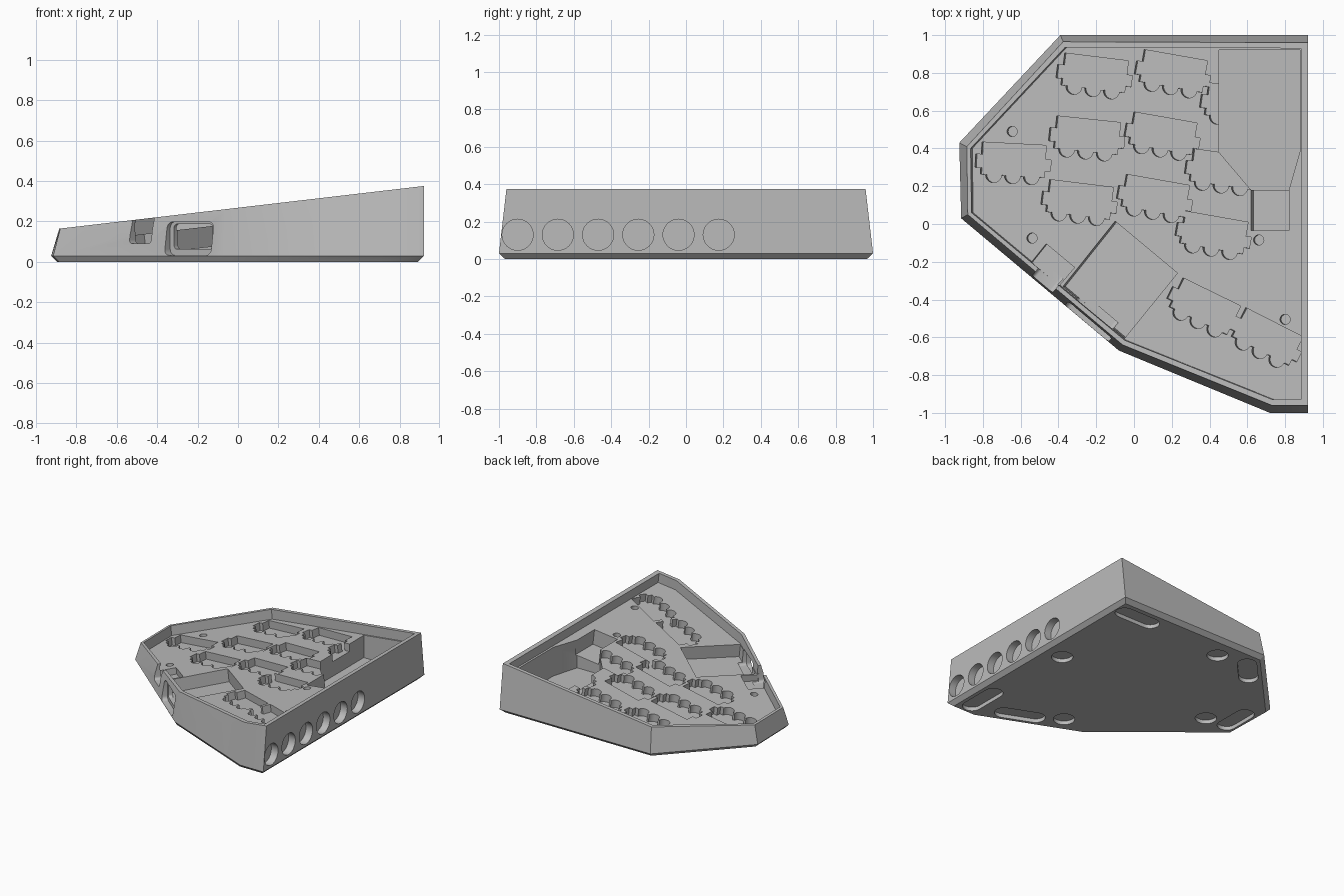
import bpy, bmesh
from math import sin, cos, pi, radians, atan2, hypot
from mathutils import Vector, Matrix

cube = bpy.data.objects.get("Cube")
if cube:
    bpy.data.objects.remove(cube, do_unlink=True)

grey = bpy.data.materials.new("case grey")
grey.use_nodes = True
colour = (0.5, 0.5, 0.5, 1)
grey.diffuse_color = colour
grey.node_tree.nodes["Principled BSDF"].inputs["Base Color"].default_value = colour

SLOPE, RIM = 0.117, 0.075
NORMAL = Vector((-SLOPE, 0, 1)).normalized()


def top_z(x):
    return 0.268 + SLOPE * x


def make(name, bm):
    bmesh.ops.recalc_face_normals(bm, faces=bm.faces)
    mesh = bpy.data.meshes.new(name)
    bm.to_mesh(mesh)
    bm.free()
    mesh.materials.append(grey)
    obj = bpy.data.objects.new(name, mesh)
    bpy.context.collection.objects.link(obj)
    return obj


def loft(name, rings):
    """Closed solid through rings of equal point count."""
    bm = bmesh.new()
    loops = [[bm.verts.new(p) for p in ring] for ring in rings]
    n = len(loops[0])
    for a, b in zip(loops, loops[1:]):
        for i in range(n):
            j = (i + 1) % n
            bm.faces.new((a[i], a[j], b[j], b[i]))
    bm.faces.new(loops[0])
    bm.faces.new(loops[-1])
    return make(name, bm)


def cut(tool):
    """Subtract a tool from the case and discard it."""
    mod = case.modifiers.new(tool.name, 'BOOLEAN')
    mod.operation, mod.solver, mod.object = 'DIFFERENCE', 'EXACT', tool
    bpy.context.view_layer.objects.active = case
    bpy.ops.object.modifier_apply(modifier=mod.name)
    bpy.data.objects.remove(tool, do_unlink=True)


def leaning_cut(name, pts, depth, below=RIM):
    """Recess square to the sloping plate; pts lie on the plate."""
    base = [Vector((x, y, top_z(x) - below)) for x, y in pts]
    cut(loft(name, [[p - NORMAL * depth for p in base], [p + NORMAL * 0.06 for p in base]]))


def vertical_cut(name, pts, low, high):
    cut(loft(name, [[(x, y, z) for x, y in pts] for z in (low, high)]))


def place(pts, centre, degrees):
    a = radians(degrees)
    return [(centre[0] + u * cos(a) - v * sin(a), centre[1] + u * sin(a) + v * cos(a))
            for u, v in pts]


def arc(cx, cy, r, start, end, steps):
    return [(cx + r * cos(start + (end - start) * i / steps),
             cy + r * sin(start + (end - start) * i / steps)) for i in range(steps + 1)]


def circle(cx, cy, r, steps=32):
    return arc(cx, cy, r, 0, 2 * pi, steps)[:-1]


def stadium(length, r):
    h = length / 2 - r
    return arc(h, 0, r, -pi / 2, pi / 2, 12) + arc(-h, 0, r, pi / 2, 1.5 * pi, 12)


def wall_box(name, x, z, size, rounding=0):
    """Box cutter aligned with the diagonal front wall."""
    slant = atan2(-0.70, 0.83)
    y = 0.03 - (x + 0.91) * 0.70 / 0.83
    bm = bmesh.new()
    bmesh.ops.create_cube(bm, size=1)
    bmesh.ops.scale(bm, vec=size, verts=bm.verts)
    if rounding:
        edges = [e for e in bm.edges if abs((e.verts[0].co - e.verts[1].co).y) > 0.01]
        bmesh.ops.bevel(bm, geom=edges, offset=rounding, segments=5, profile=0.5,
                        affect='EDGES')
    bm.transform(Matrix.Translation((x, y, z)) @ Matrix.Rotation(slant, 4, 'Z'))
    cut(make(name, bm))


# Case body: chamfered foot, drafted walls, sloping top
wide = [(0.92, 1), (-0.39, 1), (-0.925, 0.43), (-0.915, 0.03), (-0.08, -0.67),
        (0.72, -1), (0.92, -1)]
upper = [(0.92, 0.96), (-0.375, 0.965), (-0.885, 0.41), (-0.88, 0.05), (-0.06, -0.64),
         (0.73, -0.96), (0.92, -0.96)]
case = loft("keyboard_case", [
    [(x * 0.967, y * 0.967, 0) for x, y in wide],
    [(x, y, 0.03) for x, y in wide],
    [(x, y, top_z(x)) for x, y in upper]])

# Tray inside the rim
inner = [(0.885, 0.93), (-0.365, 0.935), (-0.865, 0.40), (-0.86, 0.06), (-0.05, -0.615),
         (0.735, -0.93), (0.885, -0.93)]
leaning_cut("tray", inner, RIM, below=0)

# Battery well, its cable well, controller well and jack well
vertical_cut("battery_well", [(0.45, 0.92), (0.88, 0.92), (0.88, 0.39), (0.82, 0.18),
                              (0.62, 0.18), (0.45, 0.38)], 0.07, 0.4)
leaning_cut("cable_well", [(0.62, 0.19), (0.82, 0.19), (0.82, -0.035), (0.62, -0.035)], 0.12)
leaning_cut("controller_well", [(-0.10, 0.015), (0.23, -0.26), (-0.05, -0.605),
                                (-0.375, -0.33)], 0.1)
leaning_cut("jack_well", [(-0.465, -0.105), (-0.315, -0.23), (-0.40, -0.33),
                          (-0.545, -0.205)], 0.05)

# Switch sockets: stepped sides and a scalloped lower edge
socket = [(-0.17, 0.095), (0.17, 0.095), (0.17, 0.02), (0.2, 0.02), (0.2, -0.04),
          (0.17, -0.04), (0.17, -0.075)]
for cu in (0.1, 0, -0.1):
    socket += arc(cu, -0.075, 0.042, 0, -pi, 10)
socket += [(-0.17, -0.075), (-0.17, -0.04), (-0.2, -0.04), (-0.2, 0.03), (-0.17, 0.03)]
spots = [(-0.21, 0.79, -7), (0.205, 0.80, -10), (0.55, 0.63, -8), (-0.25, 0.46, -6),
         (0.15, 0.47, -10), (0.47, 0.28, -8), (-0.64, 0.33, -3), (-0.29, 0.12, -7),
         (0.11, 0.14, -10), (0.42, -0.055, -10), (0.37, -0.445, -26), (0.70, -0.605, -27)]
for x, y, turn in spots:
    leaning_cut("switch_socket", place(socket, (x, y), turn), 0.06)

# Screw holes in the plate
for x, y in [(-0.645, 0.49), (-0.54, -0.075), (0.66, -0.085), (0.80, -0.505)]:
    leaning_cut("screw_hole", circle(x, y, 0.027, 24), 0.05)

# Round magnet recesses along the straight side
for i in range(6):
    ring = circle(-0.90 + 0.215 * i, 0.13, 0.083, 40)
    cut(loft("side_recess", [[(x, y, z) for y, z in ring] for x in (0.862, 1.0)]))

# Port opening and jack notch through the diagonal wall
wall_box("port_recess", -0.25, 0.115, (0.30, 0.09, 0.165), 0.03)
wall_box("port_opening", -0.25, 0.125, (0.25, 0.22, 0.125), 0.02)
wall_box("jack_notch", -0.49, 0.205, (0.14, 0.20, 0.23), 0.02)

# Long and round foot recesses underneath
for x, y, turn in [(0.69, 0.86, 0), (-0.41, 0.79, 47), (-0.80, 0.19, 90),
                   (0.79, -0.76, 90), (0.44, -0.76, -22.5)]:
    length = 0.34 if abs(turn) > 40 and x < 0 else 0.38
    vertical_cut("foot_recess", place(stadium(length, 0.07), (x, y), turn), -0.1, 0.03)
for x, y in [(0.745, 0.08), (0.157, -0.60), (-0.62, 0.07), (-0.10, 0.82)]:
    vertical_cut("round_foot_recess", circle(x, y, 0.078), -0.1, 0.03)

# Soft shading on curved walls, crisp edges elsewhere
bpy.ops.object.select_all(action='DESELECT')
case.select_set(True)
bpy.context.view_layer.objects.active = case
bpy.ops.object.shade_smooth_by_angle(angle=radians(30))
